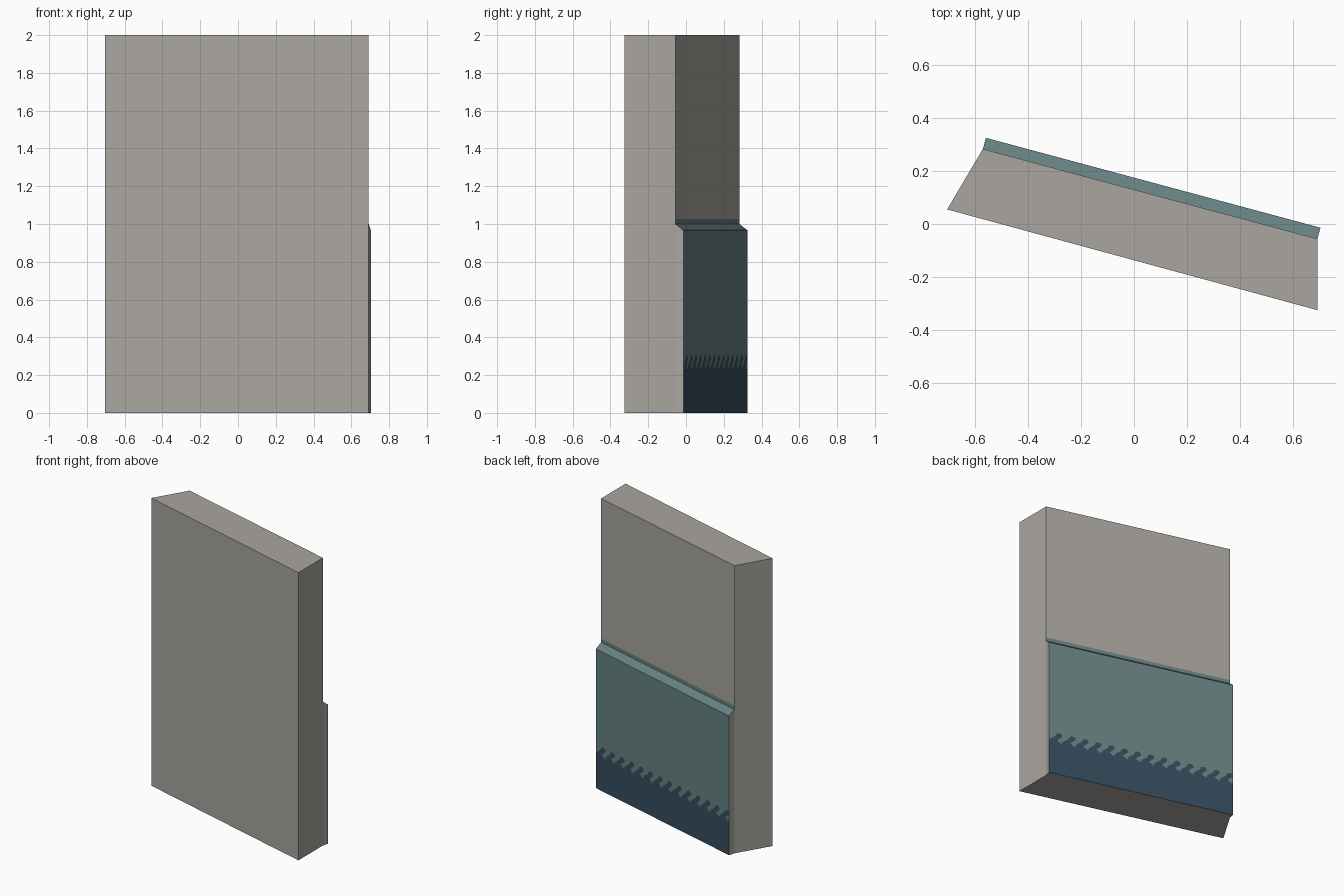
import bpy, bmesh
from mathutils import Vector

if "Cube" in bpy.data.objects:
    bpy.data.objects.remove(bpy.data.objects["Cube"])


def material(name, rgb):
    m = bpy.data.materials.new(name)
    m.diffuse_color = (*rgb, 1)
    m.use_nodes = True
    m.node_tree.nodes["Principled BSDF"].inputs["Base Color"].default_value = m.diffuse_color
    return m


MATS = [material("warm grey plaster", (0.40, 0.38, 0.35)),
        material("muted teal", (0.138, 0.227, 0.223)),
        material("dark navy", (0.036, 0.074, 0.109))]
GREY, TEAL, NAVY = 0, 1, 2

# Footprint corners of the mitred wall
FL, BL = Vector((-0.705, 0.055, 0)), Vector((-0.57, 0.283, 0))
BR, FR = Vector((0.692, -0.056, 0)), Vector((0.692, -0.325, 0))
OUT = Vector((0.26, 0.966, 0)).normalized()      # direction of the back face
ALONG = (BR - BL).normalized()
UP = Vector((0, 0, 1))
DEPTH, TOP, LIP, SHOULDER, BAND = 0.0435, 2.0, 1.0, 0.967, 1.026


def at(u, z, d=0.0):
    """Point on the back side: u along its length, z height, d depth."""
    return BL.lerp(BR, u) + OUT * d + UP * z


def make(name, faces):
    """faces: (points, outward direction, material index)"""
    bm = bmesh.new()
    for pts, direction, mat in faces:
        f = bm.faces.new([bm.verts.new(p) for p in pts])
        f.normal_update()
        if f.normal.dot(direction) < 0:
            f.normal_flip()
        f.material_index = mat
    bmesh.ops.remove_doubles(bm, verts=bm.verts[:], dist=1e-5)
    me = bpy.data.meshes.new(name)
    bm.to_mesh(me)
    bm.free()
    for m in MATS:
        me.materials.append(m)
    ob = bpy.data.objects.new(name, me)
    bpy.context.collection.objects.link(ob)


def wall(a, b, z0, z1):
    return [a + UP * z0, b + UP * z0, b + UP * z1, a + UP * z1]


# Wall slab with a painted line just above the panel
make("wall_slab", [
    (wall(FL, FR, 0, TOP), -OUT, GREY),
    (wall(FL, BL, 0, TOP), -ALONG, GREY),
    (wall(FR, BR, 0, TOP), ALONG, GREY),
    (wall(BL, BR, BAND, TOP), OUT, GREY),
    (wall(BL, BR, LIP, BAND), OUT, TEAL),
    ([p + UP * TOP for p in (FL, FR, BR, BL)], UP, GREY),
    ([FL, FR, BR, BL], -UP, GREY),
])

# Lower panel: sloped ledge, grey ends and underside
panel = [([at(0, LIP), at(1, LIP), at(1, SHOULDER, DEPTH), at(0, SHOULDER, DEPTH)],
          OUT + UP, TEAL),
         ([at(0, 0), at(1, 0), at(1, 0, DEPTH), at(0, 0, DEPTH)], -UP, GREY)]
for u, side in ((0, -ALONG), (1, ALONG)):
    panel.append(([at(u, 0), at(u, 0, DEPTH), at(u, SHOULDER, DEPTH), at(u, LIP)],
                  side, GREY))

# Painted face: navy below, teal above, leaning hooked teeth between
ROWS = [(0.232, 0.00, 0.95), (0.250, 0.05, 0.60), (0.268, 0.30, 0.80),
        (0.282, 0.50, 1.00), (0.296, 0.55, 1.00), (0.306, 0.68, 0.90)]
Z0, Z1 = ROWS[0][0], ROWS[-1][0]
panel.append(([at(0, 0, DEPTH), at(1, 0, DEPTH), at(1, Z0, DEPTH), at(0, Z0, DEPTH)],
              OUT, NAVY))
panel.append(([at(0, Z1, DEPTH), at(1, Z1, DEPTH), at(1, SHOULDER, DEPTH),
               at(0, SHOULDER, DEPTH)], OUT, TEAL))
TEETH = 14
for i in range(TEETH):
    for (za, la, ra), (zb, lb, rb) in zip(ROWS, ROWS[1:]):
        cuts = ((0, 0, la, lb, TEAL), (la, lb, ra, rb, NAVY), (ra, rb, 1, 1, TEAL))
        for a0, b0, a1, b1, mat in cuts:
            if a1 - a0 + b1 - b0 < 1e-4:
                continue
            ring = []
            for s, z in ((a0, za), (a1, za), (b1, zb), (b0, zb)):
                p = at((i + 1 - s) / TEETH, z, DEPTH)   # teeth lean to the left end
                if all((p - q).length > 1e-5 for q in ring):
                    ring.append(p)
            panel.append((ring, OUT, mat))
make("lower_panel", panel)
